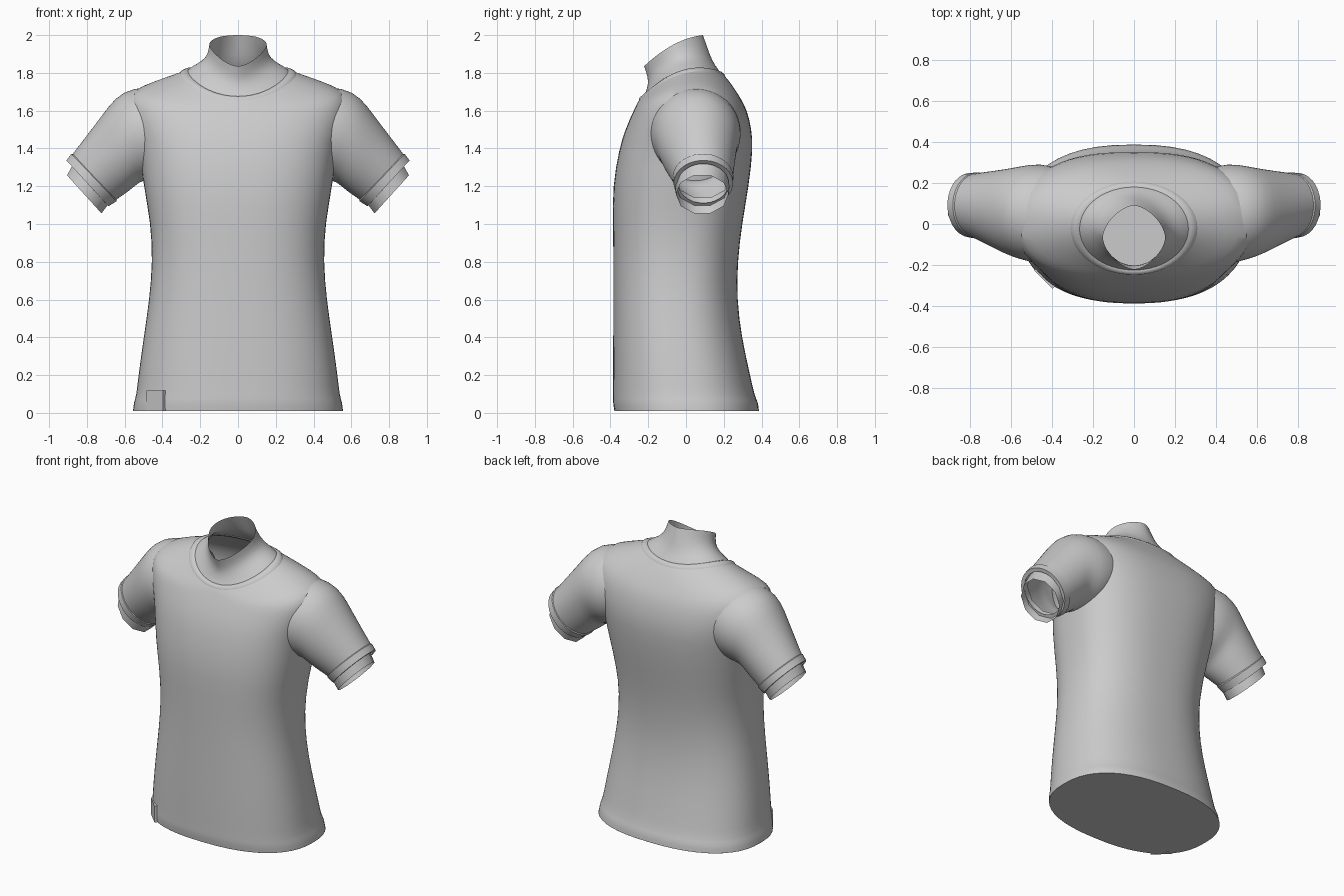
import bpy
import bmesh
import math
from mathutils import Vector, Matrix

if "Cube" in bpy.data.objects:
    bpy.data.objects.remove(bpy.data.objects["Cube"])

cloth = bpy.data.materials.new("light_grey_cloth")
cloth.use_nodes = True
GREY = (0.6, 0.6, 0.6, 1)
cloth.diffuse_color = GREY
cloth.node_tree.nodes["Principled BSDF"].inputs["Base Color"].default_value = GREY


def finish(name, bm, subdivide=0, angle=50):
    """Turn a bmesh into a shaded object."""
    bmesh.ops.recalc_face_normals(bm, faces=bm.faces)
    mesh = bpy.data.meshes.new(name)
    bm.to_mesh(mesh)
    bm.free()
    mesh.materials.append(cloth)
    ob = bpy.data.objects.new(name, mesh)
    bpy.context.collection.objects.link(ob)
    if subdivide:
        mod = ob.modifiers.new("Smooth", "SUBSURF")
        mod.levels = mod.render_levels = subdivide
    bpy.ops.object.select_all(action="DESELECT")
    ob.select_set(True)
    bpy.context.view_layer.objects.active = ob
    bpy.ops.object.shade_smooth_by_angle(angle=math.radians(angle))
    return ob


def loft(name, rings, subdivide=0, angle=50):
    """Skin a list of point rings; a single ring becomes a flat panel."""
    bm = bmesh.new()
    loops = [[bm.verts.new(p) for p in ring] for ring in rings]
    n = len(loops[0])
    for low, high in zip(loops, loops[1:]):
        for i in range(n):
            j = (i + 1) % n
            bm.faces.new((low[i], low[j], high[j], high[i]))
    if len(loops) == 1:
        bm.faces.new(loops[0])
    return finish(name, bm, subdivide, angle)


def body_ring(half, front, back, z_front, z_side=None, z_back=None, power=2.4, n=48):
    """Rounded outline whose height may differ at front, side and back."""
    z_side = z_front if z_side is None else z_side
    z_back = z_front if z_back is None else z_back
    points = []
    for i in range(n):
        a = 2 * math.pi * i / n
        c, s = math.cos(a), math.sin(a)
        x = half * math.copysign(abs(c) ** (2 / power), c)
        t = math.copysign(abs(s) ** (2 / power), s)
        y = (front + back) / 2 + t * (back - front) / 2
        z = z_side + t * (z_back - z_front) / 2 + t * t * ((z_back + z_front) / 2 - z_side)
        points.append((x, y, z))
    return points


def sleeve_ring(side, cx, cz, ux, uz, cy, half_y, n=32):
    """Tilted ellipse around the arm."""
    points = []
    for i in range(n):
        a = 2 * math.pi * (i + 0.5) / n
        c, s = math.cos(a), math.sin(a)
        points.append((side * (cx + ux * c), cy + half_y * s, cz + uz * c))
    return points


# Torso with flared hem, waist, chest, sloping shoulders and neckline
hem = body_ring(0.557, -0.38, 0.387, 0.01)
torso = [
    hem,
    body_ring(0.552, -0.388, 0.382, 0.06),
    body_ring(0.54, -0.386, 0.365, 0.085),
    body_ring(0.528, -0.387, 0.34, 0.2),
    body_ring(0.50, -0.386, 0.295, 0.4),
    body_ring(0.47, -0.385, 0.27, 0.6),
    body_ring(0.453, -0.385, 0.273, 0.8),
    body_ring(0.462, -0.387, 0.297, 1.0, power=2.5),
    body_ring(0.50, -0.39, 0.333, 1.2, power=2.5),
    body_ring(0.525, -0.354, 0.356, 1.4, power=2.6),
    body_ring(0.56, -0.322, 0.348, 1.5, power=2.6),
    body_ring(0.59, -0.287, 0.325, 1.58, 1.63, 1.6, power=2.5),
    body_ring(0.57, -0.272, 0.293, 1.61, 1.705, 1.66, power=2.4),
    body_ring(0.45, -0.262, 0.255, 1.632, 1.75, 1.72, power=2.2),
    body_ring(0.35, -0.252, 0.222, 1.65, 1.782, 1.765, power=2),
    body_ring(0.29, -0.242, 0.20, 1.665, 1.802, 1.79, power=2),
]
loft("shirt_body", torso, subdivide=1)
loft("hem_base", [hem])

# Ribbed collar band around the neckline
collar = [
    body_ring(0.312, -0.249, 0.208, 1.652, 1.79, 1.777, power=2),
    body_ring(0.302, -0.247, 0.203, 1.667, 1.805, 1.793, power=2),
    body_ring(0.28, -0.232, 0.187, 1.676, 1.814, 1.806, power=2),
    body_ring(0.262, -0.215, 0.17, 1.674, 1.81, 1.803, power=2),
]
loft("collar", collar, angle=60)

# Open neck rising from the collar, cut lower at the front
neck = [
    body_ring(0.285, -0.233, 0.19, 1.66, 1.795, 1.79, power=2),
    body_ring(0.25, -0.213, 0.17, 1.695, 1.825, 1.82, power=2),
    body_ring(0.195, -0.2, 0.14, 1.74, 1.852, 1.86, power=1.9),
    body_ring(0.16, -0.203, 0.115, 1.78, 1.89, 1.93, power=1.75),
    body_ring(0.152, -0.222, 0.09, 1.835, 1.95, 2.0, power=1.65),
]
loft("neck", neck, subdivide=1)

for side, label in ((1, "left"), (-1, "right")):
    # Sleeve running from inside the shoulder to the turned cuff
    sleeve = [
        (0.34, 1.5, 0.01, 0.21, 0.04, 0.225),
        (0.46, 1.482, 0.025, 0.25, 0.05, 0.25),
        (0.56, 1.468, 0.053, 0.236, 0.055, 0.225),
        (0.615, 1.413, 0.07, 0.212, 0.06, 0.21),
        (0.665, 1.354, 0.083, 0.184, 0.07, 0.192),
        (0.762, 1.248, 0.115, 0.122, 0.09, 0.158),
    ]
    loft(label + "_sleeve", [sleeve_ring(side, *r) for r in sleeve], subdivide=1)
    cuff = [
        (0.757, 1.252, 0.114, 0.12, 0.09, 0.154),
        (0.763, 1.246, 0.12, 0.126, 0.09, 0.161),
        (0.797, 1.215, 0.112, 0.122, 0.092, 0.157),
        (0.797, 1.215, 0.094, 0.104, 0.092, 0.134),
    ]
    loft(label + "_cuff", [sleeve_ring(side, *r) for r in cuff], angle=40)
    # Faceted inner lining showing below the cuff
    lining = [
        (0.757, 1.245, 0.102, 0.11, 0.088, 0.145),
        (0.814, 1.157, 0.096, 0.106, 0.086, 0.14),
    ]
    loft(label + "_lining", [sleeve_ring(side, *r, n=10) for r in lining])

# Small tag stitched over the hem
bm = bmesh.new()
turn = Matrix.Translation(Vector((-0.434, -0.264, 0.064))) @ Matrix.Rotation(math.radians(-45), 4, "Z")
bmesh.ops.create_cube(bm, size=1, matrix=turn @ Matrix.Diagonal((0.125, 0.02, 0.11, 1)))
finish("hem_tag", bm, angle=30)
